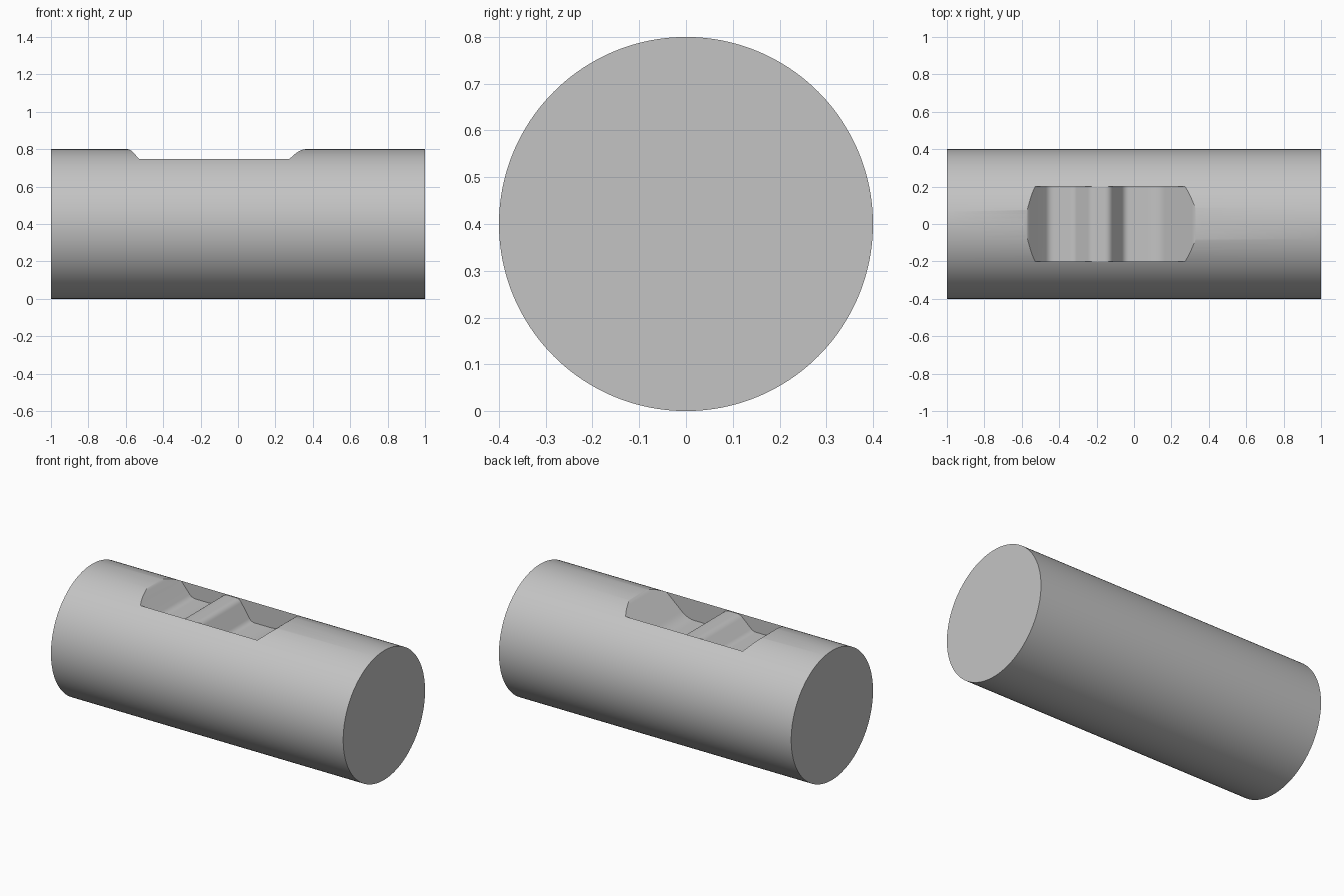
import bpy, bmesh, math
from mathutils import Vector

cube = bpy.data.objects.get("Cube")
if cube:
    bpy.data.objects.remove(cube, do_unlink=True)

metal = bpy.data.materials.new("light_grey")
metal.use_nodes = True
grey = (0.55, 0.55, 0.55, 1)
metal.diffuse_color = grey
metal.node_tree.nodes["Principled BSDF"].inputs["Base Color"].default_value = grey


def rounded(corners, steps=8):
    """Replace each (x, z, setback) corner by a smooth curve."""
    pts = []
    for i, (x, z, r) in enumerate(corners):
        c = Vector((x, z))
        if not r:
            pts.append(c)
            continue
        a = Vector(corners[i - 1][:2]) - c
        b = Vector(corners[(i + 1) % len(corners)][:2]) - c
        a, b = c + a.normalized() * r, c + b.normalized() * r
        for k in range(steps + 1):
            t = k / steps
            pts.append(a * (1 - t) ** 2 + c * 2 * t * (1 - t) + b * t * t)
    return pts


def extruded(name, profile, direction, place):
    """Extrude a closed 2D profile along a direction."""
    bm = bmesh.new()
    face = bm.faces.new([bm.verts.new(place(p)) for p in profile])
    ext = bmesh.ops.extrude_face_region(bm, geom=[face])
    verts = [v for v in ext["geom"] if isinstance(v, bmesh.types.BMVert)]
    bmesh.ops.translate(bm, vec=direction, verts=verts)
    bmesh.ops.recalc_face_normals(bm, faces=bm.faces)
    mesh = bpy.data.meshes.new(name)
    bm.to_mesh(mesh)
    bm.free()
    mesh.materials.append(metal)
    ob = bpy.data.objects.new(name, mesh)
    bpy.context.collection.objects.link(ob)
    return ob


# Solid round bar lying along x
N = 192
circle = [Vector((math.cos(2 * math.pi * i / N), math.sin(2 * math.pi * i / N))) * 0.4
          for i in range(N)]
bar = extruded("notched_bar", circle, (2, 0, 0),
               lambda p: (-1, p.x, p.y + 0.4))

# Pocket in the top: two floors, a ridge between them, sloped ends
pocket = rounded([
    (-0.75, 0.9, 0), (-0.75, 0.801, 0),
    (-0.575, 0.801, 0.025), (-0.455, 0.66, 0.025),
    (-0.32, 0.66, 0.02), (-0.23, 0.742, 0.025),
    (-0.13, 0.742, 0.025), (-0.05, 0.62, 0.025),
    (0.13, 0.62, 0.05), (0.335, 0.801, 0.04),
    (0.5, 0.801, 0), (0.5, 0.9, 0)])
cutter = extruded("pocket_cutter", pocket, (0, 0.4, 0),
                  lambda p: (p.x, -0.2, p.y))
cutter.hide_render = True

bpy.context.view_layer.objects.active = bar
cut = bar.modifiers.new("pocket", "BOOLEAN")
cut.operation, cut.solver, cut.object = "DIFFERENCE", "EXACT", cutter
bpy.ops.object.modifier_apply(modifier=cut.name)
bpy.data.objects.remove(cutter, do_unlink=True)

# Smooth curves, crisp rims
bpy.ops.object.select_all(action="DESELECT")
bar.select_set(True)
bpy.ops.object.shade_smooth_by_angle(angle=math.radians(30))
